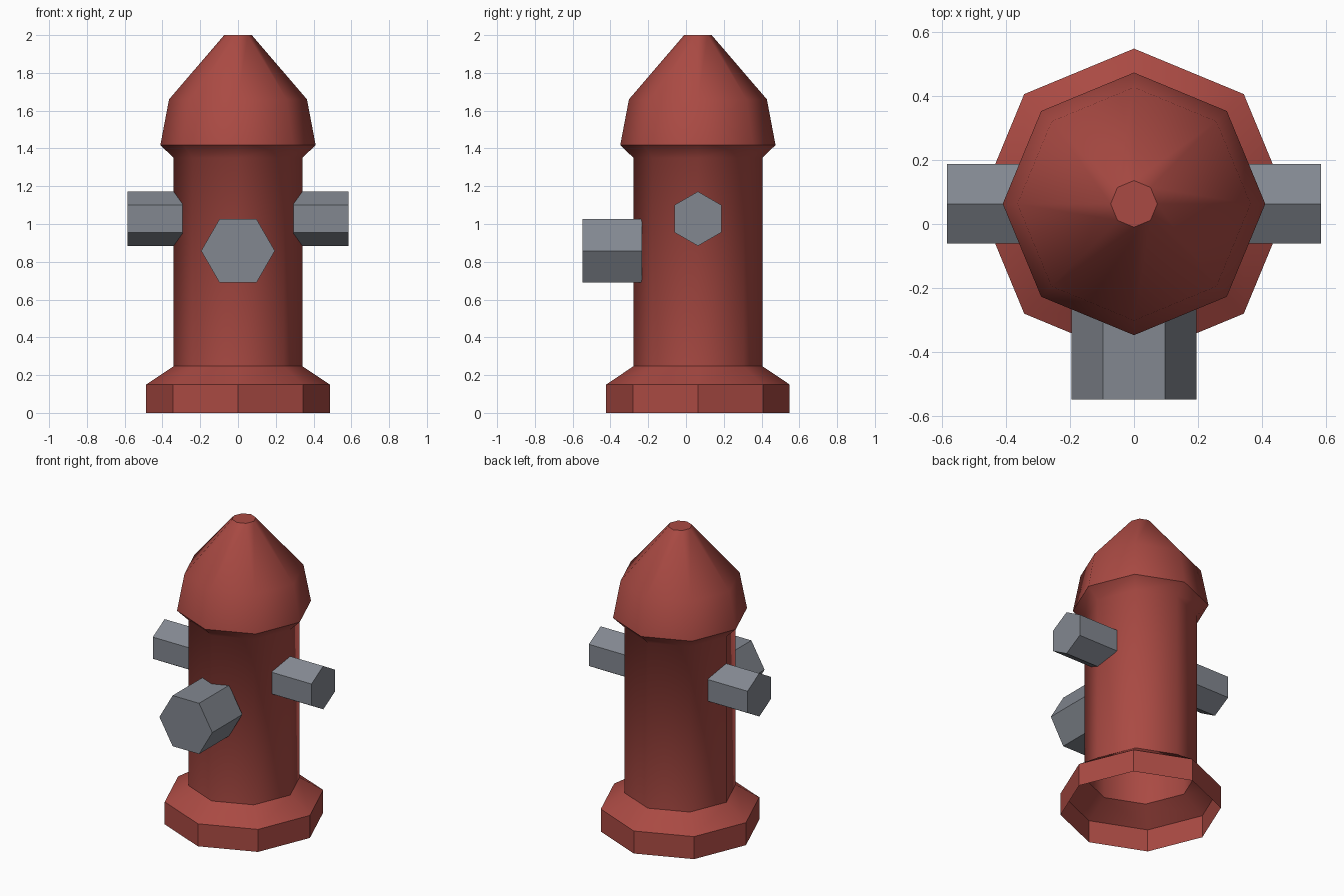
import bpy, bmesh, math
from mathutils import Matrix, Vector

if "Cube" in bpy.data.objects:
    bpy.data.objects.remove(bpy.data.objects["Cube"])

CY = 0.063  # y of the main axis


def material(name, rgb):
    m = bpy.data.materials.new(name)
    m.diffuse_color = (*rgb, 1)
    m.use_nodes = True
    m.node_tree.nodes["Principled BSDF"].inputs["Base Color"].default_value = m.diffuse_color
    return m


red = material("hydrant_red", (0.40, 0.068, 0.056))
grey = material("steel_grey", (0.225, 0.245, 0.28))


def finish(bm, name, mat):
    me = bpy.data.meshes.new(name)
    bm.to_mesh(me)
    bm.free()
    me.materials.append(mat)
    ob = bpy.data.objects.new(name, me)
    bpy.context.collection.objects.link(ob)
    return ob


def lathe(name, profile, mat, sides=8, flat_bands=(), sharp_rings=()):
    """Open-bottomed shell of stacked rings, closed by a flat top."""
    bm = bmesh.new()
    rings = []
    for r, z in profile:
        angles = [2 * math.pi * i / sides for i in range(sides)]
        rings.append([bm.verts.new((r * math.cos(a), CY + r * math.sin(a), z)) for a in angles])
    for k in range(len(rings) - 1):
        for i in range(sides):
            j = (i + 1) % sides
            f = bm.faces.new((rings[k][i], rings[k][j], rings[k + 1][j], rings[k + 1][i]))
            f.smooth = k not in flat_bands
    bm.faces.new(rings[-1])
    for k in sharp_rings:
        for i in range(sides):
            bm.edges.get((rings[k][i], rings[k][(i + 1) % sides])).smooth = False
    return finish(bm, name, mat)


def nozzle(name, start, end, radius, turn):
    """Hexagonal outlet running from start to end."""
    a, b = Vector(start), Vector(end)
    bm = bmesh.new()
    bmesh.ops.create_cone(bm, cap_ends=True, segments=6, radius1=radius,
                          radius2=radius, depth=(b - a).length)
    # create_cone places its first corner on +y; turn it about its own axis
    axis = (b - a).normalized()
    side = Vector((0, 0, 1))
    rot = Matrix((side.cross(axis), side, axis)).transposed().to_4x4()
    bm.transform(Matrix.Translation((a + b) / 2) @ rot @ Matrix.Rotation(turn, 4, 'Z'))
    return finish(bm, name, grey)


# Base, barrel and domed cap as one hollow shell
lathe("hydrant_body",
      [(0.486, 0), (0.486, 0.15), (0.341, 0.247), (0.341, 1.35),
       (0.411, 1.418), (0.365, 1.66), (0.073, 2.0)],
      red, flat_bands=(0,), sharp_rings=(1, 2, 4, 6))

# Side outlets: corners point up and down
for s, label in ((-1, "left"), (1, "right")):
    nozzle(label + "_outlet", (s * 0.293, CY, 1.028), (s * 0.585, CY, 1.028), 0.144, 0)

# Large front outlet: corners point sideways
nozzle("front_outlet", (0, CY - 0.296, 0.858), (0, -0.549, 0.858), 0.195, math.radians(30))
